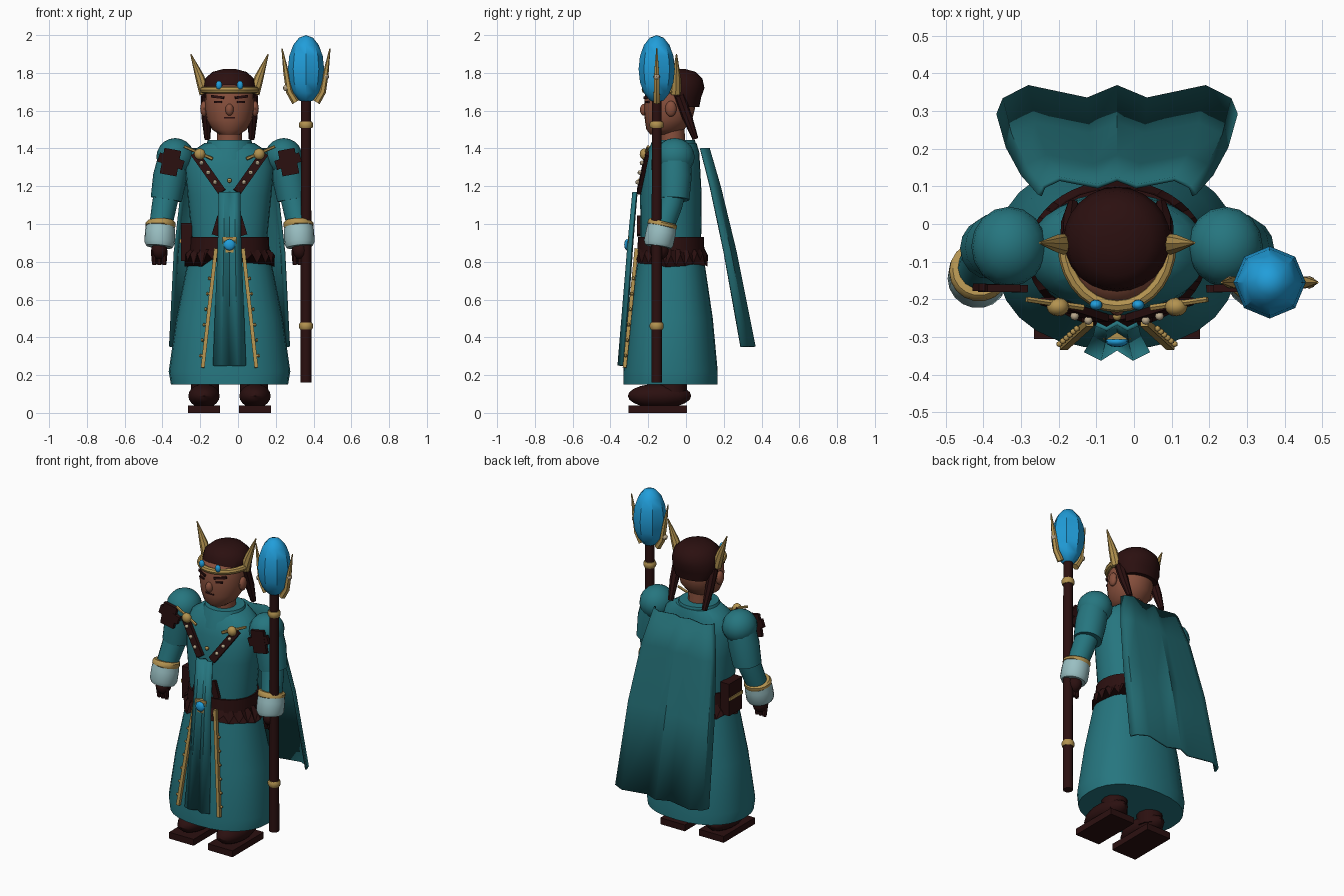
import bpy, bmesh, math, random
from mathutils import Vector, Matrix

random.seed(4)
CX = -0.045  # body centre line; parts are built around x = 0 and shifted


def material(name, rgb):
    m = bpy.data.materials.new(name)
    m.diffuse_color = (*rgb, 1)
    return m


TEAL = material("teal_cloth", (0.019, 0.180, 0.212))
CAPE = material("dark_teal_cloth", (0.016, 0.145, 0.165))
DARK = material("dark_leather", (0.024, 0.005, 0.005))
SKIN = material("skin", (0.240, 0.078, 0.045))
GOLD = material("gold", (0.450, 0.290, 0.080))
PALE = material("pale_cuff", (0.320, 0.520, 0.540))
BLUE = material("bright_blue", (0.015, 0.340, 0.700))
BEAD = material("pale_bead", (0.500, 0.400, 0.270))


def finish(name, bm, mat):
    bmesh.ops.recalc_face_normals(bm, faces=bm.faces)
    me = bpy.data.meshes.new(name)
    bm.to_mesh(me)
    bm.free()
    me.materials.append(mat)
    ob = bpy.data.objects.new(name, me)
    ob.location.x = CX
    bpy.context.collection.objects.link(ob)
    return ob


def skin_rings(name, rings, mat):
    """Bridge equal rings of points and cap both ends."""
    bm = bmesh.new()
    vs = [[bm.verts.new(p) for p in r] for r in rings]
    n = len(vs[0])
    for a, b in zip(vs, vs[1:]):
        for i in range(n):
            j = (i + 1) % n
            bm.faces.new((a[i], a[j], b[j], b[i]))
    bm.faces.new(vs[0])
    bm.faces.new(vs[-1])
    return finish(name, bm, mat)


def loft(name, rows, mat, n=24, e=2.0):
    """Stack of horizontal ovals: rows of (z, centre y, rx, ry)."""
    def pt(a, r):
        c, s = math.cos(a), math.sin(a)
        return (r[2] * math.copysign(abs(c) ** (2 / e), c),
                r[1] + r[3] * math.copysign(abs(s) ** (2 / e), s), r[0])
    return skin_rings(name, [[pt(math.tau * i / n, r) for i in range(n)] for r in rows], mat)


def tube(name, pts, mat, n=12, ref=(0, 1, 0)):
    """Round tube through (x, y, z, radius) points."""
    c = [Vector(p[:3]) for p in pts]
    rings = []
    for k, p in enumerate(pts):
        t = (c[min(k + 1, len(c) - 1)] - c[max(k - 1, 0)]).normalized()
        u = Vector(ref).cross(t).normalized()
        v = t.cross(u)
        rings.append([c[k] + p[3] * (u * math.cos(math.tau * i / n) + v * math.sin(math.tau * i / n))
                      for i in range(n)])
    return skin_rings(name, rings, mat)


def ball(name, pos, size, mat, seg=12, rings=8):
    bm = bmesh.new()
    bmesh.ops.create_uvsphere(bm, u_segments=seg, v_segments=rings, radius=1,
                              matrix=Matrix.Translation(pos) @ Matrix.Diagonal((*size, 1)))
    return finish(name, bm, mat)


def box(name, pos, size, mat):
    bm = bmesh.new()
    bmesh.ops.create_cube(bm, size=1, matrix=Matrix.Translation(pos) @ Matrix.Diagonal((*size, 1)))
    return finish(name, bm, mat)


def bar(name, p0, p1, width, thick, mat):
    """Flat strip from p0 to p1 whose broad side faces front."""
    p0, p1 = Vector(p0), Vector(p1)
    d = p1 - p0
    u = d.cross(Vector((0, 1, 0))).normalized()
    v = d.normalized().cross(u)
    m = Matrix((u * width, v * thick, d)).transposed().to_4x4()
    bm = bmesh.new()
    bmesh.ops.create_cube(bm, size=1, matrix=Matrix.Translation((p0 + p1) / 2) @ m)
    return finish(name, bm, mat)


def sheet(name, rows, folds, thick, mat):
    """Folded cloth: rows of (z, y, half width, fold scale), folds of (u, dy)."""
    bm = bmesh.new()
    vs = [[bm.verts.new((u * h, y + dy * k, z)) for u, dy in folds] for z, y, h, k in rows]
    for a, b in zip(vs, vs[1:]):
        for i in range(len(folds) - 1):
            bm.faces.new((a[i], a[i + 1], b[i + 1], b[i]))
    ob = finish(name, bm, mat)
    mod = ob.modifiers.new("thickness", 'SOLIDIFY')
    mod.thickness, mod.offset = thick, 0
    return ob


# Robe
loft("robe_skirt", [(0.15, -0.082, 0.31, 0.25), (0.22, -0.082, 0.322, 0.25), (0.5, -0.08, 0.282, 0.222),
                    (0.75, -0.08, 0.232, 0.185), (0.9, -0.08, 0.195, 0.16)], TEAL, 28, 2.3)
loft("robe_torso", [(0.88, -0.08, 0.195, 0.16), (1.15, -0.08, 0.222, 0.163), (1.3, -0.075, 0.235, 0.15),
                    (1.38, -0.065, 0.205, 0.135), (1.43, -0.055, 0.13, 0.11)], TEAL, 28, 2.2)
loft("collar", [(1.34, -0.075, 0.14, 0.14), (1.39, -0.07, 0.135, 0.13), (1.445, -0.065, 0.115, 0.112)], TEAL)
cape_folds = [(-1, -.04), (-.95, 0), (-.745, .033), (-.25, 0), (0, .033), (.25, 0), (.745, .033), (.95, 0), (1, -.04)]
sheet("cape", [(1.4, 0.10, 0.205, 0.6), (1.2, 0.155, 0.25, 0.7), (0.85, 0.235, 0.29, 0.85),
               (0.35, 0.33, 0.315, 1)], cape_folds, 0.012, CAPE)
sheet("front_tabard", [(1.17, -0.265, 0.055, 0.6), (0.9, -0.288, 0.06, 0.7), (0.25, -0.335, 0.085, 1)],
      [(-1, 0), (-.5, -.022), (0, 0.005), (.5, -.022), (1, 0)], 0.012, TEAL)

# Belt, ragged fringe, buckle and pouch
loft("belt", [(0.85, -0.08, 0.212, 0.178), (0.93, -0.08, 0.208, 0.174)], DARK, 28, 2.2)
N = 48
tops, tips = [], []
for i in range(N):
    a = math.tau * i / N
    c, s = math.cos(a), math.sin(a)
    z = random.uniform(0.77, 0.82) if i % 2 else random.uniform(0.83, 0.85)
    tops.append((0.208 * c, -0.08 + 0.178 * s, 0.87))
    tips.append((0.24 * c, -0.08 + 0.196 * s, z))
skin_rings("belt_fringe", [tops, tips], DARK)
box("buckle", (0, -0.297, 0.89), (0.075, 0.02, 0.08), GOLD)
ball("buckle_gem", (0, -0.312, 0.89), (0.03, 0.015, 0.03), BLUE)
box("pouch", (-0.228, -0.06, 0.905), (0.06, 0.13, 0.2), DARK)
box("pouch_clasp", (-0.26, -0.06, 0.91), (0.008, 0.13, 0.02), GOLD)

# Head
tube("neck", [(0, -0.07, 1.38, 0.068), (0, -0.075, 1.53, 0.066)], SKIN)
loft("head", [(1.475, -0.12, 0.055, 0.07), (1.5, -0.11, 0.092, 0.1), (1.55, -0.093, 0.12, 0.125),
              (1.61, -0.088, 0.13, 0.135), (1.68, -0.088, 0.128, 0.13), (1.72, -0.088, 0.115, 0.115),
              (1.75, -0.08, 0.07, 0.08)], SKIN)
ball("nose", (0, -0.222, 1.605), (0.022, 0.022, 0.032), SKIN)
bar("mouth", (-0.028, -0.216, 1.563), (0.028, -0.216, 1.563), 0.008, 0.009, DARK)
loft("hair", [(1.62, 0.0, 0.11, 0.07), (1.67, -0.02, 0.136, 0.1), (1.72, -0.042, 0.142, 0.14),
              (1.77, -0.043, 0.13, 0.13), (1.805, -0.043, 0.09, 0.095), (1.82, -0.043, 0.035, 0.04)], DARK)
arc = [math.pi * (1 + i / 14) for i in range(15)]
tube("crown_band", [(0.14 * math.cos(a), -0.055 + 0.162 * math.sin(a), 1.71, 0.018) for a in arc],
     GOLD, 8, (0, 0, 1))

# Staff
SX, SY = 0.405, -0.155
tube("staff_shaft", [(SX, SY, 0.16, 0.029), (SX, SY, 1.67, 0.027)], DARK, 10)
for z in (0.46, 1.525):
    tube("staff_ring", [(SX, SY, z + dz, r) for dz, r in ((-.018, .032), (-.008, .037), (.008, .037), (.018, .032))],
         GOLD, 12)
ball("staff_orb", (SX, SY, 1.82), (0.096, 0.096, 0.18), BLUE, 8, 8)

# Mirrored parts
for s, side in ((-1, "right"), (1, "left")):
    # Arms
    ball(side + "_shoulder", (s * 0.287, -0.06, 1.355), (0.1, 0.106, 0.1), TEAL, 16, 10)
    tube(side + "_upper_sleeve", [(s * 0.29, -0.06, 1.36, 0.085), (s * 0.315, -0.06, 1.25, 0.09),
                                  (s * 0.335, -0.065, 1.13, 0.083)], TEAL, 16)
    tube(side + "_lower_sleeve", [(s * 0.33, -0.07, 1.17, 0.068), (s * 0.345, -0.085, 1.1, 0.066),
                                  (s * 0.366, -0.125, 0.98, 0.06)], TEAL, 16)
    tube(side + "_cuff", [(s * 0.366, -0.125, 1.005, 0.074), (s * 0.368, -0.132, 0.96, 0.08),
                          (s * 0.37, -0.145, 0.9, 0.08), (s * 0.372, -0.148, 0.88, 0.07)], PALE, 18)
    tube(side + "_cuff_trim", [(s * 0.366, -0.122, 1.015, 0.07), (s * 0.366, -0.124, 1.007, 0.079),
                               (s * 0.366, -0.127, 0.99, 0.08), (s * 0.367, -0.129, 0.982, 0.074)], GOLD, 18)
    ball(side + "_hand", (s * 0.372, -0.142, 0.86), (0.043, 0.05, 0.05), DARK)
    for k in (-1, 0, 1):
        tube(side + "_finger", [(s * 0.372 + k * 0.028, -0.155, 0.86, 0.017),
                                (s * 0.372 + k * 0.025, -0.148, 0.785, 0.013)], DARK, 6)
    # Ragged shoulder patches
    bar(side + "_shoulder_patch", (s * 0.3, -0.17, 1.395), (s * 0.325, -0.17, 1.26), 0.09, 0.02, DARK)
    bar(side + "_shoulder_patch_flap", (s * 0.245, -0.172, 1.31), (s * 0.375, -0.168, 1.355), 0.05, 0.02, DARK)
    # Chest straps, studs and pins
    bar(side + "_strap", (s * 0.185, -0.205, 1.375), (s * 0.04, -0.25, 1.17), 0.045, 0.02, DARK)
    bar(side + "_strap_end", (s * 0.045, -0.25, 1.04), (s * 0.075, -0.25, 0.94), 0.04, 0.02, DARK)
    for t in (0.25, 0.5, 0.75):
        ball(side + "_strap_stud", (s * (0.185 - 0.145 * t), -0.222 - 0.045 * t, 1.375 - 0.205 * t),
             (0.012, 0.012, 0.012), BEAD, 8, 6)
    ball(side + "_pin_knob", (s * 0.157, -0.22, 1.37), (0.03, 0.025, 0.03), GOLD)
    tube(side + "_pin", [(s * 0.24, -0.2, 1.41, 0.008), (s * 0.09, -0.222, 1.345, 0.009)], GOLD, 6)
    # Gold skirt trim with studs
    bar(side + "_skirt_trim", (s * 0.072, -0.262, 0.87), (s * 0.142, -0.325, 0.24), 0.02, 0.02, GOLD)
    for k in range(6):
        t = 0.25 + k * 0.13
        ball(side + "_trim_stud", (s * (0.09 + 0.07 * t), -0.262 - 0.063 * t, 0.87 - 0.63 * t),
             (0.009, 0.009, 0.009), GOLD, 6, 5)
    # Boots
    box(side + "_sole", (s * 0.135, -0.15, 0.02), (0.17, 0.31, 0.04), DARK)
    ball(side + "_boot", (s * 0.135, -0.14, 0.09), (0.085, 0.168, 0.065), DARK, 14, 10)
    tube(side + "_boot_shaft", [(s * 0.13, -0.07, 0.07, 0.075), (s * 0.13, -0.07, 0.2, 0.075)], DARK)
    # Face, hair locks and crown
    ball(side + "_ear", (s * 0.135, -0.08, 1.61), (0.02, 0.03, 0.042), SKIN)
    bar(side + "_brow", (s * 0.03, -0.219, 1.668), (s * 0.095, -0.184, 1.676), 0.014, 0.012, DARK)
    bar(side + "_eye", (s * 0.04, -0.215, 1.645), (s * 0.08, -0.199, 1.645), 0.01, 0.01, DARK)
    tube(side + "_hair_lock", [(s * 0.122, -0.035, 1.68, 0.028), (s * 0.122, 0.005, 1.57, 0.027),
                               (s * 0.117, 0.05, 1.45, 0.016)], DARK, 8)
    ball(side + "_crown_gem", (s * 0.056, -0.215, 1.735), (0.017, 0.014, 0.023), BLUE)
    tube(side + "_horn", [(s * 0.13, -0.055, 1.69, 0.03), (s * 0.158, -0.052, 1.78, 0.024),
                          (s * 0.205, -0.05, 1.9, 0.003)], GOLD, 8)
    # Prongs cradling the orb
    tube(side + "_prong", [(SX + s * 0.055, SY, 1.645, 0.02), (SX + s * 0.088, SY, 1.7, 0.018),
                           (SX + s * 0.105, SY, 1.8, 0.015), (SX + s * 0.127, SY, 1.93, 0.003)], GOLD, 6)
    ball(side + "_prong_bead", (SX + s * 0.105, SY, 1.75 + s * 0.03), (0.017, 0.017, 0.017), BEAD, 8, 6)

ball("chest_stud", (0, -0.245, 1.23), (0.012, 0.012, 0.012), GOLD, 8, 6)

# Smooth shading with sharp edges kept
for ob in bpy.context.scene.objects:
    ob.select_set(True)
    bpy.context.view_layer.objects.active = ob
bpy.ops.object.shade_smooth_by_angle(angle=math.radians(40))
